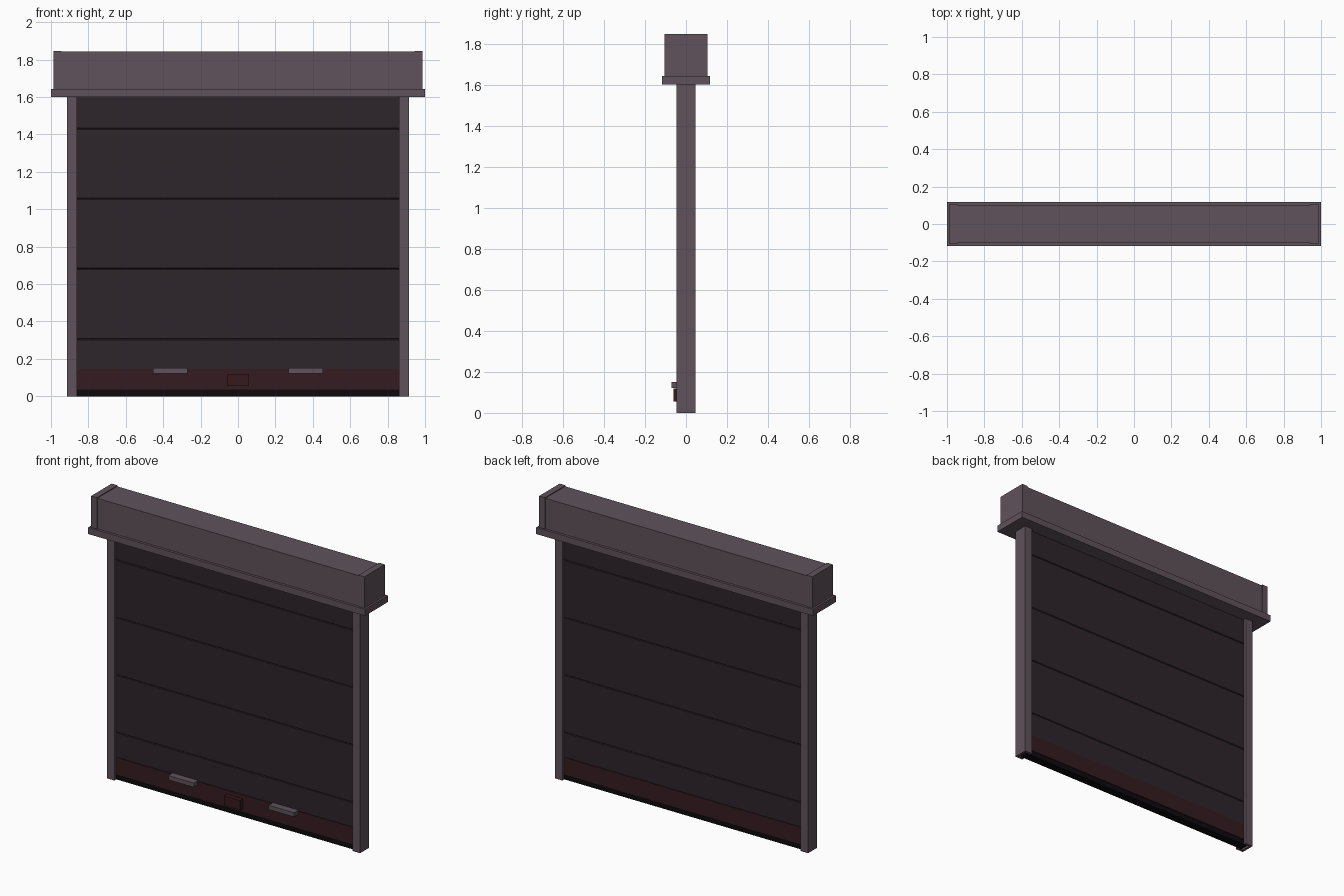
import bpy, bmesh

if "Cube" in bpy.data.objects:
    bpy.data.objects.remove(bpy.data.objects["Cube"])

def material(name, rgb):
    m = bpy.data.materials.new(name)
    m.diffuse_color = (*rgb, 1)
    m.use_nodes = True
    m.node_tree.nodes["Principled BSDF"].inputs["Base Color"].default_value = m.diffuse_color
    return m

FRAME = material("frame_paint", (0.115, 0.085, 0.105))
SLAT = material("slat_paint", (0.027, 0.018, 0.024))
BAR = material("bar_paint", (0.036, 0.012, 0.015))
LOCK = material("lock_paint", (0.036, 0.010, 0.012))
RUBBER = material("rubber", (0.004, 0.003, 0.004))

def finish(name, bm, mat):
    bmesh.ops.recalc_face_normals(bm, faces=bm.faces)
    me = bpy.data.meshes.new(name)
    bm.to_mesh(me)
    bm.free()
    me.materials.append(mat)
    ob = bpy.data.objects.new(name, me)
    bpy.context.collection.objects.link(ob)
    return ob

def prism(name, pts, axis, lo, hi, mat):
    """Extrude a closed profile: (x, y) along z, or (y, z) along x."""
    bm = bmesh.new()
    place = (lambda a, b, t: (a, b, t)) if axis == 'z' else (lambda a, b, t: (t, a, b))
    face = bm.faces.new([bm.verts.new(place(a, b, lo)) for a, b in pts])
    ext = bmesh.ops.extrude_face_region(bm, geom=[face])
    verts = [v for v in ext['geom'] if isinstance(v, bmesh.types.BMVert)]
    bmesh.ops.translate(bm, verts=verts, vec=place(0, 0, hi - lo))
    return finish(name, bm, mat)

def box(name, x, y, z, mat):
    pts = [(y[0], z[0]), (y[1], z[0]), (y[1], z[1]), (y[0], z[1])]
    return prism(name, pts, 'x', x[0], x[1], mat)

# Roller housing with proud end caps and a lip below
box("housing", (-0.945, 0.945), (-0.102, 0.102), (1.64, 1.842), FRAME)
box("housing_lip", (-1, 1), (-0.118, 0.118), (1.60, 1.643), FRAME)

# Side parts: end caps, U-shaped guide rails and handles
for side, s in (("left", -1), ("right", 1)):
    def span(a, b):
        return sorted((s * a, s * b))
    box(side + "_end_cap", span(0.945, 0.987), (-0.106, 0.106), (1.64, 1.847), FRAME)
    channel = [(0.86, -0.047), (0.915, -0.047), (0.915, 0.047), (0.86, 0.047),
               (0.86, 0.032), (0.90, 0.032), (0.90, -0.032), (0.86, -0.032)]
    prism(side + "_guide_rail", [(s * a, b) for a, b in channel], 'z', 0, 1.61, FRAME)
    box(side + "_handle", span(0.27, 0.455), (-0.07, -0.025), (0.122, 0.15), FRAME)

# Curtain of wide slats with thin grooves between them
front = [(-0.025, 0.14)]
for i in range(4):
    z = 0.306 + 0.375 * i
    front += [(-0.025, z - 0.004), (-0.021, z), (-0.025, z + 0.004)]
front.append((-0.025, 1.61))
prism("curtain", front + [(-y, z) for y, z in reversed(front)], 'x', -0.885, 0.885, SLAT)

# Bottom bar, rubber seal and lock plate
box("bottom_bar", (-0.885, 0.885), (-0.031, 0.031), (0.035, 0.145), BAR)
box("bottom_seal", (-0.885, 0.885), (-0.027, 0.027), (0, 0.036), RUBBER)
box("lock_plate", (-0.058, 0.058), (-0.06, -0.03), (0.055, 0.12), LOCK)
